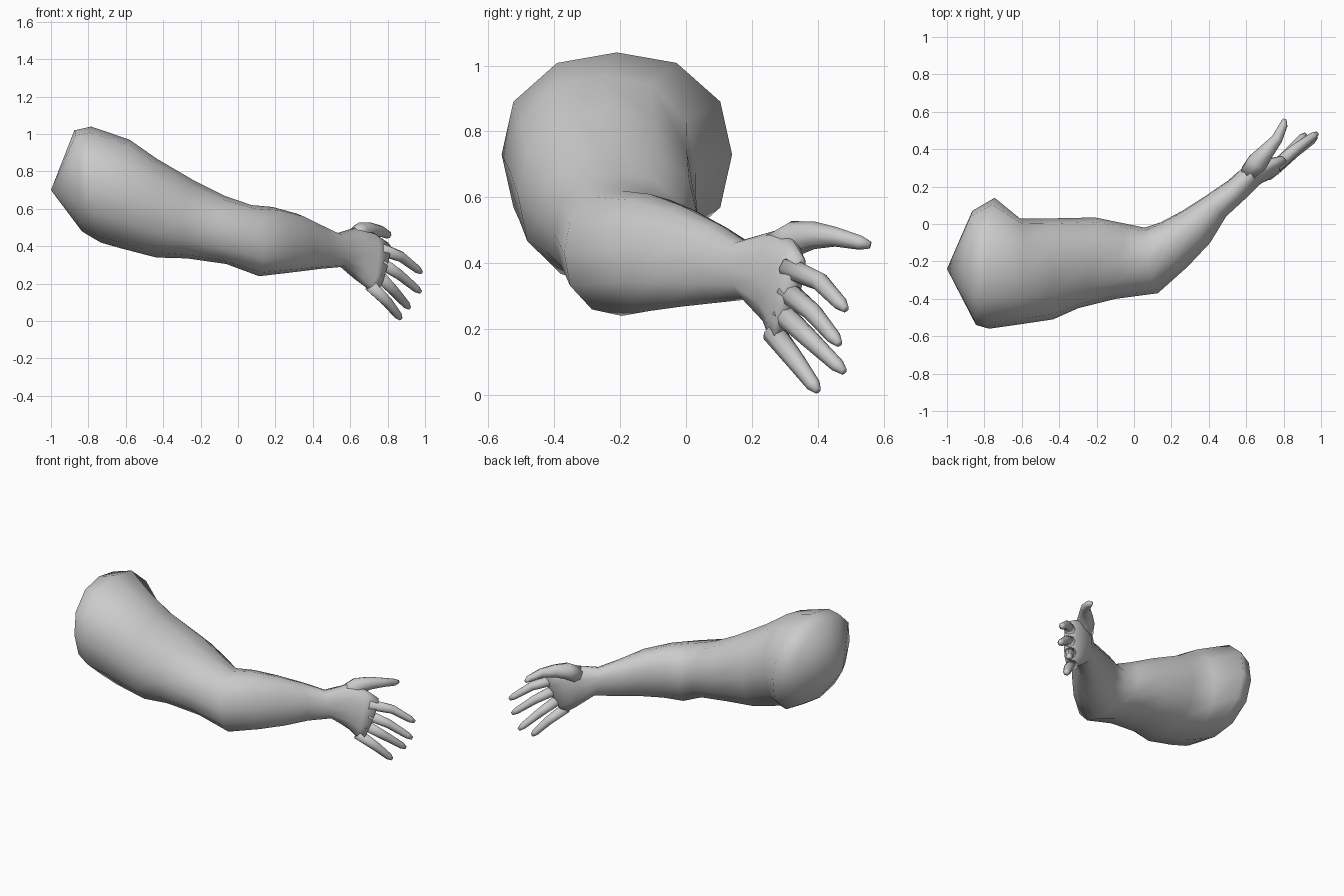
import bpy, bmesh, math
from mathutils import Vector

if "Cube" in bpy.data.objects:
    bpy.data.objects.remove(bpy.data.objects["Cube"])


def loft(name, rings, start=None, end=None):
    """Skin a list of point rings, closing each end with a fan to a point."""
    bm = bmesh.new()
    loops = [[bm.verts.new(p) for p in ring] for ring in rings]
    n = len(loops[0])
    for a, b in zip(loops, loops[1:]):
        for i in range(n):
            j = (i + 1) % n
            bm.faces.new((a[i], a[j], b[j], b[i]))
    for loop, tip in ((loops[0], start), (loops[-1], end)):
        if tip is None:
            bm.faces.new(loop)
        else:
            apex = bm.verts.new(tip)
            for i in range(n):
                bm.faces.new((loop[i], loop[(i + 1) % n], apex))
    bmesh.ops.recalc_face_normals(bm, faces=bm.faces)
    for f in bm.faces:
        f.smooth = True
    mesh = bpy.data.meshes.new(name)
    bm.to_mesh(mesh)
    bm.free()
    obj = bpy.data.objects.new(name, mesh)
    bpy.context.collection.objects.link(obj)
    return obj


def section(tx, tz, bx, bz, fx, fy, kx, ky, dy, sides=12, power=2.3):
    """Rounded section from its top, bottom, front and back extremes."""
    c = Vector(((tx + bx + fx + kx) / 4, (fy + ky) / 2, (tz + bz) / 2))
    up = Vector((tx - bx, dy, tz - bz)) / 2
    out = Vector((fx - kx, fy - ky, 0)) / 2
    pts = []
    for i in range(sides):
        a = math.tau * i / sides
        co, si = math.cos(a), math.sin(a)
        r = (abs(co) ** power + abs(si) ** power) ** (-1 / power)
        pts.append(c + out * co * r + up * si * r)
    return pts


def digit(name, path, radii, sides=8):
    """Tapered tube along a short path."""
    path = [Vector(p) for p in path]
    rings = []
    for i, (p, r) in enumerate(zip(path, radii)):
        d = (path[min(i + 1, len(path) - 1)] - path[max(i - 1, 0)]).normalized()
        u = d.cross(Vector((0.62, -0.78, 0))).normalized()
        v = d.cross(u)
        rings.append([p + (u * math.cos(math.tau * k / sides)
                           + v * math.sin(math.tau * k / sides)) * r
                      for k in range(sides)])
    return loft(name, rings)


# Shoulder, upper arm, elbow, forearm, wrist and palm in one skin
SECTIONS = [
    (-.87, 1.02, -.83, .48, -.85, -.54, -.87, .07, 0),
    (-.77, 1.04, -.72, .42, -.79, -.56, -.76, .14, 0),
    (-.58, .97, -.63, .39, -.60, -.535, -.61, .03, 0),
    (-.42, .87, -.42, .34, -.45, -.51, -.46, .03, 0),
    (-.22, .75, -.26, .335, -.31, -.45, -.22, .035, 0),
    (-.06, .67, -.05, .305, -.11, -.40, -.05, 0, 0),
    (.09, .62, .13, .24, .11, -.37, .04, -.02, 0),
    (.20, .61, .26, .255, .27, -.23, .13, .01, 0),
    (.32, .575, .36, .268, .40, -.10, .25, .07, 0),
    (.43, .52, .45, .28, .49, .04, .38, .15, 0),
    (.53, .47, .56, .29, .59, .13, .50, .23, -.02),
    (.63, .50, .65, .21, .68, .22, .59, .31, .02),
    (.73, .47, .70, .17, .75, .255, .67, .335, .06),
    (.80, .42, .73, .15, .80, .29, .74, .34, .08),
]
loft("arm", [section(*s) for s in SECTIONS], start=(-1, -.24, .70),
     end=(.785, .325, .285))

# Fingers: base, knuckle and tip
FINGERS = {
    "index_finger": [(.76, .31, .385), (.87, .405, .345), (.98, .485, .26)],
    "middle_finger": [(.76, .305, .315), (.86, .385, .25), (.975, .465, .155)],
    "ring_finger": [(.745, .29, .25), (.83, .38, .165), (.915, .48, .07)],
    "little_finger": [(.71, .265, .19), (.80, .335, .10), (.87, .40, .012)],
}
for name, (a, b, c) in FINGERS.items():
    a, b, c = Vector(a), Vector(b), Vector(c)
    digit(name, [a, b, b.lerp(c, .8), c], [.036, .029, .022, .011])

# Thumb
digit("thumb", [(.62, .27, .44), (.66, .33, .475), (.71, .39, .485),
                (.765, .455, .48), (.80, .53, .462), (.805, .56, .455)],
      [.055, .055, .042, .030, .022, .011])
